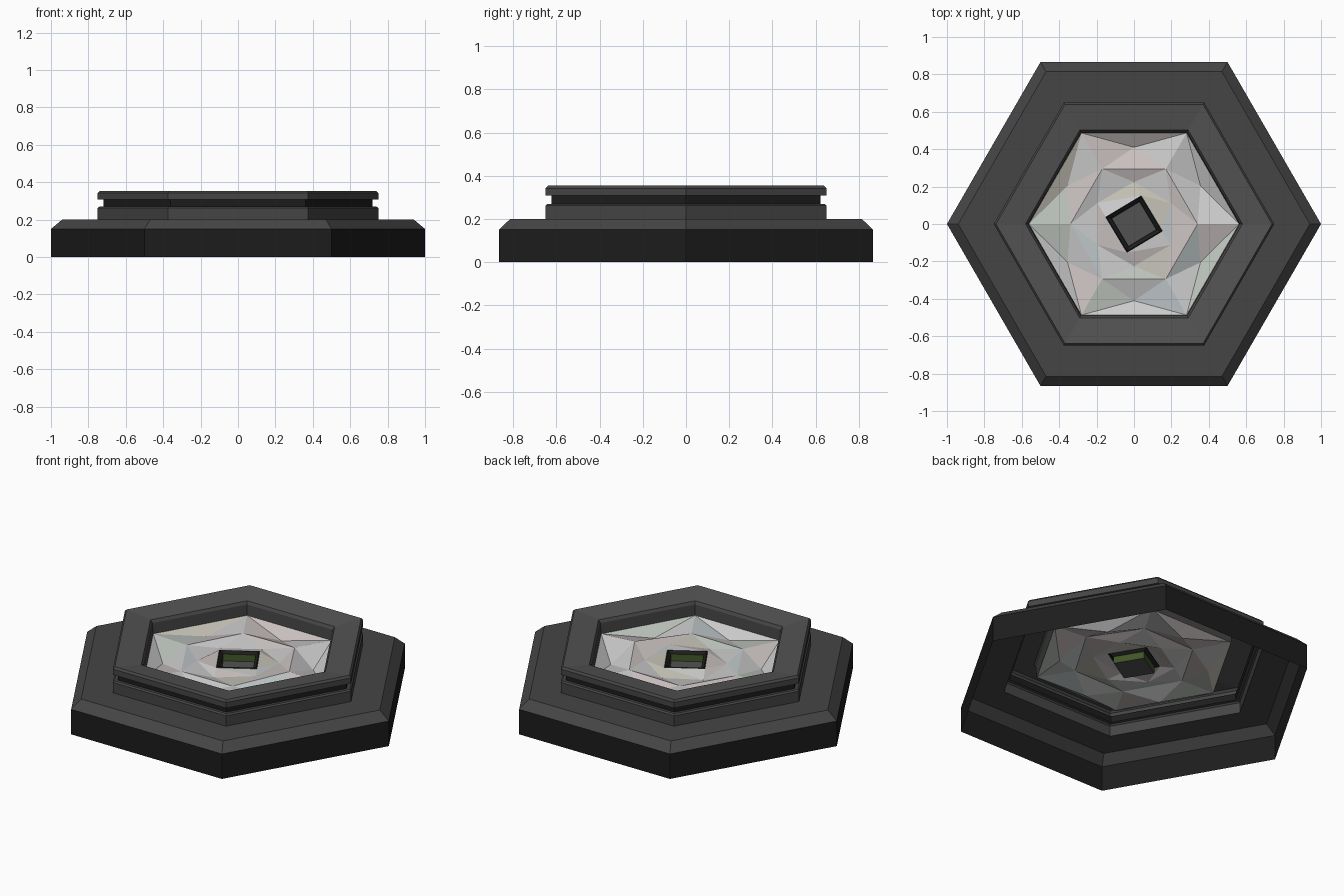
import bpy, bmesh, math, random

if "Cube" in bpy.data.objects:
    bpy.data.objects.remove(bpy.data.objects["Cube"])

random.seed(4)


def material(name, rgb):
    m = bpy.data.materials.new(name)
    m.diffuse_color = (*rgb, 1)
    m.use_nodes = True
    m.node_tree.nodes["Principled BSDF"].inputs["Base Color"].default_value = m.diffuse_color
    return m


DARK = material("dark_stone", (0.06, 0.06, 0.06))
BLACK = material("black_trim", (0.012, 0.012, 0.012))
RIM = material("rim_stone", (0.085, 0.085, 0.085))
GREEN = material("socket_green", (0.05, 0.09, 0.02))
CRYSTAL = [material("crystal_%d" % i, c) for i, c in enumerate([
    (0.60, 0.60, 0.59), (0.52, 0.56, 0.52), (0.58, 0.53, 0.52),
    (0.52, 0.57, 0.58), (0.56, 0.54, 0.47)])]


def ring(bm, r, z, n=6, turn=0.0, jitter=0.0):
    return [bm.verts.new((r * math.cos(turn + math.tau * i / n),
                          r * math.sin(turn + math.tau * i / n),
                          z + random.uniform(-jitter, jitter))) for i in range(n)]


def finish(bm, name, mats):
    bm.normal_update()
    me = bpy.data.meshes.new(name)
    bm.to_mesh(me)
    bm.free()
    for m in mats:
        me.materials.append(m)
    ob = bpy.data.objects.new(name, me)
    bpy.context.collection.objects.link(ob)
    return ob


def lathe(name, profile, mats, n=6, turn=0.0, floor=False):
    """Open polygonal shell; profile entries are (radius, z, material of band above)."""
    bm = bmesh.new()
    rings = [ring(bm, r, z, n, turn) for r, z, _ in profile]
    for (a, b), (_, _, mi) in zip(zip(rings, rings[1:]), profile):
        for i in range(n):
            j = (i + 1) % n
            bm.faces.new((a[i], a[j], b[j], b[i])).material_index = mi
    if floor:
        bm.faces.new(rings[-1]).material_index = profile[-1][2]
    return finish(bm, name, mats)


# stepped hexagonal base, open underneath
lathe("base_plinth", [
    (1.0, 0.0, 1), (1.0, 0.15, 0), (0.94, 0.2, 0), (0.75, 0.2, 0)], [DARK, BLACK])

# grooved collar and inward sloping rim
lathe("collar_rim", [
    (0.75, 0.2, 0), (0.75, 0.262, 0), (0.74, 0.27, 0), (0.72, 0.27, 1),
    (0.72, 0.308, 0), (0.75, 0.308, 0), (0.75, 0.342, 0), (0.738, 0.354, 2),
    (0.58, 0.334, 0), (0.567, 0.318, 0), (0.562, 0.25, 0)], [DARK, BLACK, RIM])

# faceted crystal bed, built from alternating rings of points
SOCKET_TURN = math.radians(31)
bm = bmesh.new()
half = math.pi / 6
outer = ring(bm, 0.562, 0.255)
valley = ring(bm, 0.41, 0.212, turn=half, jitter=0.008)
ridge = ring(bm, 0.34, 0.258, jitter=0.012)
inner = ring(bm, 0.225, 0.235, turn=half, jitter=0.012)
for i in range(6):
    j = (i + 1) % 6
    for tri in ((outer[i], outer[j], valley[i]),
                (valley[i - 1], outer[i], ridge[i]),
                (outer[i], valley[i], ridge[i]),
                (ridge[i], valley[i], ridge[j]),
                (ridge[i], ridge[j], inner[i]),
                (inner[i - 1], ridge[i], inner[i])):
        bm.faces.new(tri)

# join the inner hexagon to the square opening by walking both loops in angle order
square = ring(bm, 0.157, 0.25, 4, SOCKET_TURN - math.pi / 4 + math.pi / 2)
a_ang = [half + math.tau * i / 6 for i in range(7)]
s0 = SOCKET_TURN + math.pi / 4
b_start = min(range(4), key=lambda k: abs(math.remainder(s0 + math.tau * k / 4 - half, math.tau)))
b0 = half + math.remainder(s0 + math.tau * b_start / 4 - half, math.tau)
b_ang = [b0 + math.tau * i / 4 for i in range(5)]
i = k = 0
while i < 6 or k < 4:
    a, b = inner[i % 6], square[(b_start + k) % 4]
    if k == 4 or (i < 6 and a_ang[i + 1] <= b_ang[k + 1]):
        bm.faces.new((a, inner[(i + 1) % 6], b))
        i += 1
    else:
        bm.faces.new((a, square[(b_start + k + 1) % 4], b))
        k += 1
bmesh.ops.recalc_face_normals(bm, faces=bm.faces)
for f in bm.faces:
    f.material_index = random.choice((0, 0, 1, 2, 3, 4))
finish(bm, "crystal_bed", CRYSTAL)

# square socket sunk in the middle of the crystal
lathe("centre_socket", [
    (0.157, 0.25, 0), (0.15, 0.255, 0), (0.125, 0.24, 1), (0.122, 0.2, 2)],
    [BLACK, GREEN, RIM], 4, SOCKET_TURN + math.pi / 4, floor=True)
